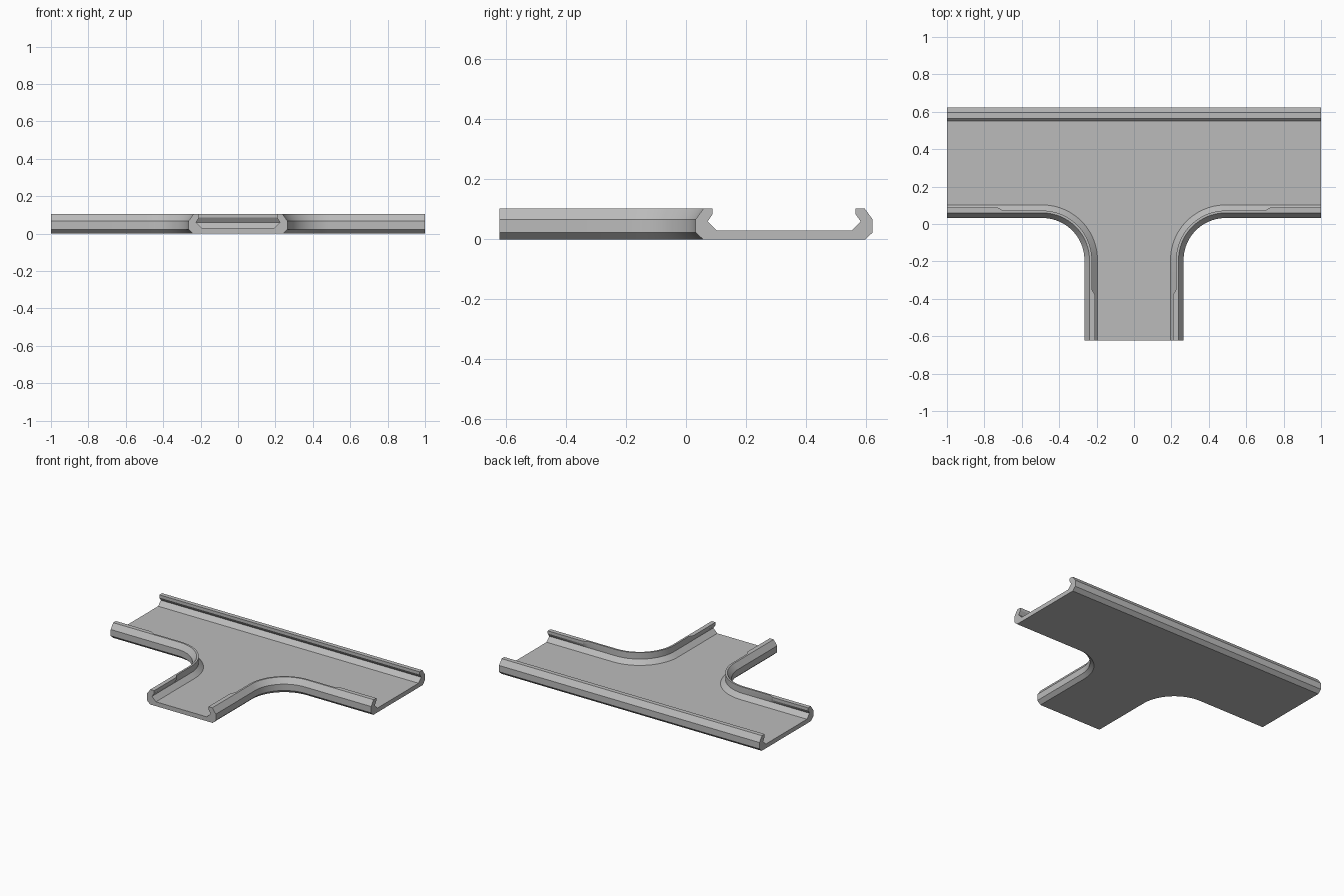
import bpy, bmesh, math

cube = bpy.data.objects.get("Cube")
if cube:
    bpy.data.objects.remove(cube, do_unlink=True)

grey = bpy.data.materials.new("plain grey")
grey.use_nodes = True
COLOUR = (0.5, 0.5, 0.5, 1)
grey.diffuse_color = COLOUR
grey.node_tree.nodes["Principled BSDF"].inputs["Base Color"].default_value = COLOUR

HALF_LEN, HALF_DEP = 1.0, 0.622
STEM, FRONT = 0.265, 0.032      # outer lines of the stem and of the front rail
RADIUS, STEPS = 0.225, 24
FULL, CUT = 0.057, 0.04         # lip reach: hooked ends, trimmed bend


def profile(lip):
    """Rail section as (inset from outer line, height), underside to floor."""
    return [(0.025, 0), (0, 0.023), (0, 0.067), (0.027, 0.104),
            (lip, 0.104), (lip, 0.085), (0.04, 0.06), (0.07, 0.03)]


def sweep(bm, stations):
    """Sweep the rail section along (x, y, inward x, inward y, lip) stations."""
    rings = [[bm.verts.new((x + nx * d, y + ny * d, z)) for d, z in profile(lip)]
             for x, y, nx, ny, lip in stations]
    for a, b in zip(rings, rings[1:]):
        for i in range(len(a) - 1):
            bm.faces.new((a[i], a[i + 1], b[i + 1], b[i]))
    return rings


def corner_stations(side):
    """Front rail that bends into the stem, from the arm end to the stem end."""
    cx, cy = STEM + RADIUS, FRONT - RADIUS
    pts = [(x, FRONT, 0, 1, lip) for x, lip in ((HALF_LEN, FULL), (0.73, FULL), (0.70, CUT))]
    for i in range(STEPS + 1):
        a = math.pi / 2 * (1 + i / STEPS)
        c, s = math.cos(a), math.sin(a)
        pts.append((cx + RADIUS * c, cy + RADIUS * s, c, s, CUT))
    pts += [(STEM, y, -1, 0, lip) for y, lip in ((-0.35, CUT), (-0.38, FULL), (-HALF_DEP, FULL))]
    return [(side * x, y, side * nx, ny, lip) for x, y, nx, ny, lip in pts]


bm = bmesh.new()

# Rails
back = sweep(bm, [(x, HALF_DEP, 0, -1, FULL) for x in (-HALF_LEN, HALF_LEN)])
right = sweep(bm, corner_stations(-1))
left = sweep(bm, corner_stations(1))

# Underside and floor
outline = back + left + right[::-1]
for k in (0, -1):
    bm.faces.new([ring[k] for ring in outline])

# Flat channel ends
for a, b in ((back[0], right[0]), (back[-1], left[0]), (left[-1], right[-1])):
    bm.faces.new(a + b[::-1])

bmesh.ops.recalc_face_normals(bm, faces=bm.faces[:])
mesh = bpy.data.meshes.new("tee_channel")
bm.to_mesh(mesh)
bm.free()
mesh.materials.append(grey)
tee = bpy.data.objects.new("tee_channel", mesh)
bpy.context.collection.objects.link(tee)

# Smooth bends, crisp folds
bpy.ops.object.select_all(action='DESELECT')
tee.select_set(True)
bpy.context.view_layer.objects.active = tee
bpy.ops.object.shade_smooth_by_angle(angle=math.radians(25))
